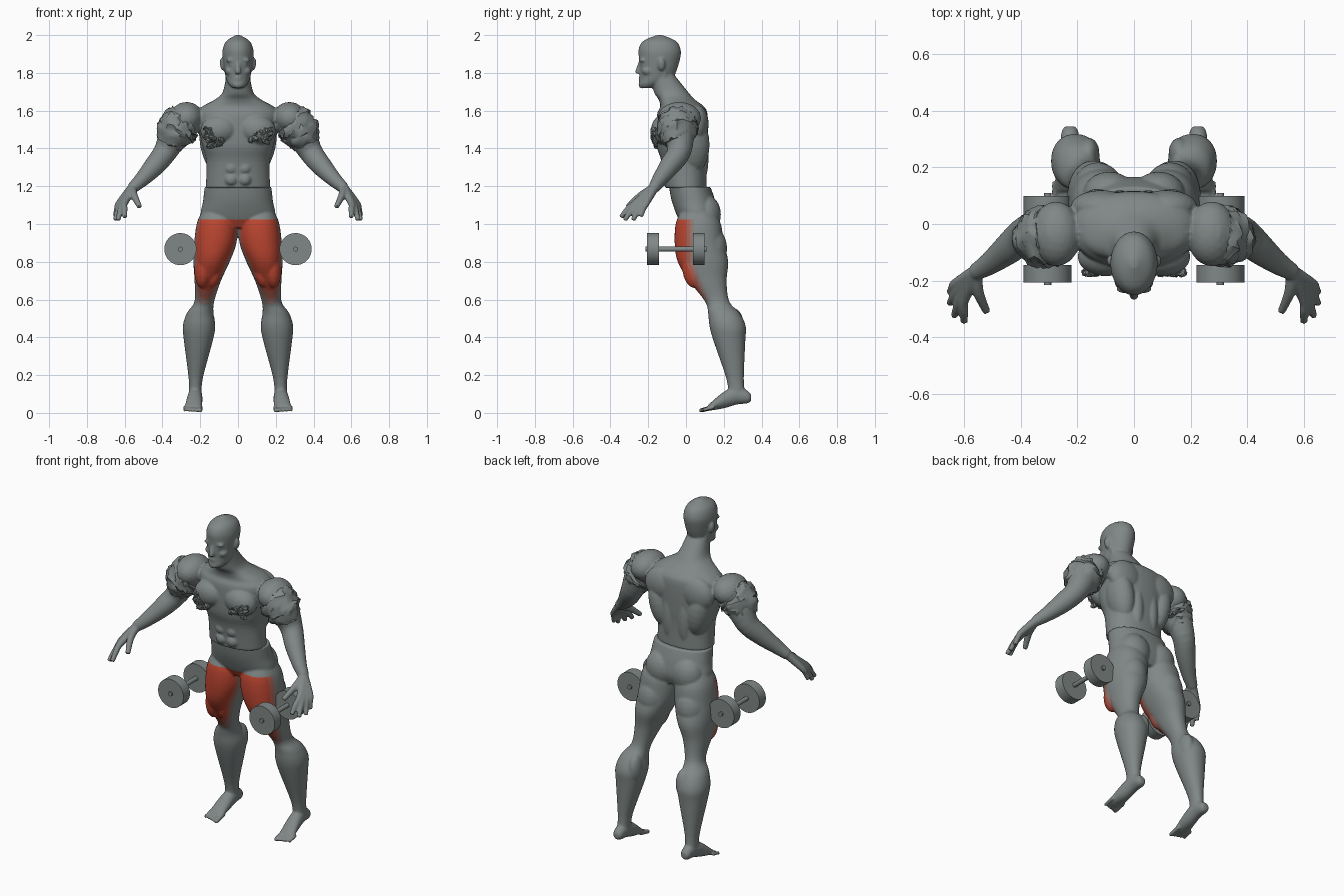
import bpy, bmesh, math, random
from mathutils import Vector, Matrix

random.seed(4)
if "Cube" in bpy.data.objects:
    bpy.data.objects.remove(bpy.data.objects["Cube"])


def material(name, colour):
    made = bpy.data.materials.new(name)
    made.use_nodes = True
    made.diffuse_color = (*colour, 1)
    made.node_tree.nodes["Principled BSDF"].inputs["Base Color"].default_value = (*colour, 1)
    return made


GREY = material("slate grey", (.215, .245, .24))
TINTS = [material("muscle red", (.5, .06, .03)), material("faded red", (.4, .11, .08)),
         material("dusty rose", (.28, .18, .16))]
UP = Vector((0, 0, 1))
FORWARD = Vector((0, -1, 0))
SIDES = {"left": 1, "right": -1}


def spline(rows, steps):
    """Smooth curve through rows of (x, y, z, half width, half depth)."""
    points = []
    last = len(rows) - 1
    for index in range(last):
        before, start, end, after = (rows[max(0, min(last, index + k))] for k in (-1, 0, 1, 2))
        for step in range(steps):
            t = step / steps
            points.append([b + t / 2 * (c - a + t * (2*a - 5*b + 4*c - d + t * (3*(b - c) + d - a)))
                           for a, b, c, d in zip(before, start, end, after)])
    return points + [list(rows[last])]


def tube(mesh, rows, side=1, axis=None, segments=28, steps=4, square=1, rough=0):
    """Skin of elliptical rings along a path; axis fixes the ring normal."""
    rows = [row if len(row) == 5 else (*row, row[-1]) for row in rows]
    points = spline([(row[0] * side, *row[1:]) for row in rows], steps)
    rings = []
    for index, (x, y, z, wide, deep) in enumerate(points):
        centre = Vector((x, y, z))
        ahead = Vector(points[min(index + 1, len(points) - 1)][:3])
        behind = Vector(points[max(index - 1, 0)][:3])
        along = axis or (ahead - behind).normalized()
        across = Vector((1, 0, 0))
        across = (across - along * across.dot(along)).normalized()
        outward = along.cross(across)
        ring = []
        for corner in range(segments):
            angle = math.tau * corner / segments
            cosine, sine = (math.copysign(abs(value) ** square, value)
                            for value in (math.cos(angle), math.sin(angle)))
            swell = 1 + random.uniform(-rough, rough)
            slide = along * random.uniform(-rough, rough) * wide
            ring.append(mesh.verts.new(centre + slide + swell * (across * cosine * wide + outward * sine * deep)))
        rings.append(ring)
    for lower, upper in zip(rings, rings[1:]):
        for corner in range(segments):
            following = (corner + 1) % segments
            mesh.faces.new((lower[corner], lower[following], upper[following], upper[corner]))
    mesh.faces.new(rings[0][::-1])
    mesh.faces.new(rings[-1])


def blob(mesh, at, size, side=1, tilt=0):
    """Ellipsoid muscle, leaning sideways by tilt."""
    x, y, z = at
    matrix = (Matrix.Translation((x * side, y, z)) @ Matrix.Rotation(tilt * side, 4, 'Y')
              @ Matrix.Diagonal((*size, 1)))
    return bmesh.ops.create_icosphere(mesh, subdivisions=3, radius=1, matrix=matrix)["verts"]


def finish(mesh, name, fuse=False, angle=None):
    bmesh.ops.recalc_face_normals(mesh, faces=mesh.faces)
    data = bpy.data.meshes.new(name)
    mesh.to_mesh(data)
    mesh.free()
    part = bpy.data.objects.new(name, data)
    bpy.context.collection.objects.link(part)
    if fuse:  # join overlapping muscles into one skin
        remesh = part.modifiers.new("fuse", 'REMESH')
        remesh.mode, remesh.voxel_size = 'VOXEL', .006
        soften = part.modifiers.new("soften", 'SMOOTH')
        soften.factor, soften.iterations = .5, 5
        graph = bpy.context.evaluated_depsgraph_get()
        part.data = bpy.data.meshes.new_from_object(part.evaluated_get(graph))
        part.modifiers.clear()
    part.data.materials.clear()
    part.data.materials.append(GREY)
    if angle:
        bpy.ops.object.select_all(action='DESELECT')
        part.select_set(True)
        bpy.context.view_layer.objects.active = part
        bpy.ops.object.shade_smooth_by_angle(angle=math.radians(angle))
    else:
        part.data.shade_smooth()
    return part


# Torso and neck
body = bmesh.new()
tube(body, [(0, 0, 1.19, .17, .11), (0, -.01, 1.33, .168, .12), (0, -.02, 1.42, .19, .135),
            (0, -.02, 1.57, .217, .135), (0, -.02, 1.62, .19, .117), (0, -.05, 1.66, .12, .095),
            (0, -.08, 1.7, .08, .09), (0, -.13, 1.8, .06, .06)], axis=UP, square=.9, segments=48)
for side in SIDES.values():
    # trapezius, then pec, deltoid, lat, shoulder blade and lower back
    tube(body, [(0, -.04, 1.67, .055), (.12, -.03, 1.65, .055), (.27, -.03, 1.59, .06)], side, axis=Vector((side, 0, 0)))
    blob(body, at=(.1, -.115, 1.5), size=(.1, .07, .08), side=side, tilt=.15)
    blob(body, at=(.275, -.035, 1.56), size=(.09, .115, .085), side=side, tilt=.5)
    blob(body, at=(.13, .035, 1.42), size=(.07, .09, .16), side=side, tilt=.2)
    blob(body, at=(.115, .06, 1.53), size=(.11, .06, .1), side=side, tilt=.3)
    blob(body, at=(.05, .07, 1.36), size=(.045, .05, .17), side=side)
    for row in range(3):
        blob(body, at=(.036, -.106, 1.235 + row * .06), size=(.034, .026, .032), side=side)  # abs

# Arms and hands
for side in SIDES.values():
    wrist, index_knuckle, little_knuckle = Vector((.56, -.17, 1.19)), Vector((.6, -.27, 1.11)), Vector((.63, -.21, 1.11))
    tube(body, [(.25, -.03, 1.57, .09), (.32, -.04, 1.51, .09), (.38, -.035, 1.39, .064),
                (.44, -.085, 1.31, .055), (.51, -.14, 1.235, .04), (*wrist, .03)], side)
    fingertips = [(.6, -.345, 1.035), (.635, -.325, 1.02), (.65, -.28, 1.02), (.65, -.24, 1.04)]
    for finger, tip in enumerate(fingertips):
        knuckle = index_knuckle.lerp(little_knuckle, finger / 3)
        middle = knuckle.lerp(Vector(tip), .5) + UP * .008
        tube(body, [(*wrist, .026), (*knuckle, .018), (*middle, .016), (*tip, .013)], side, segments=14)
    tube(body, [(*wrist, .024), (.55, -.24, 1.15, .02), (.52, -.31, 1.09, .014)], side, segments=14)  # thumb

# Head
tube(body, [(0, -.21, 1.72, .03, .03), (0, -.19, 1.74, .05, .06), (0, -.155, 1.78, .066, .09),
            (0, -.14, 1.88, .082, .11), (0, -.14, 1.93, .08, .11), (0, -.14, 1.97, .06, .085),
            (0, -.14, 2, .012, .016)], axis=UP, segments=40)
tube(body, [(0, -.24, 1.86, .01), (0, -.255, 1.805, .015), (0, -.245, 1.795, .012)], axis=UP, segments=14)  # nose
blob(body, at=(0, -.232, 1.737), size=(.028, .02, .02))  # chin
for lip in (1.765, 1.777):
    blob(body, at=(0, -.237, lip), size=(.023, .014, .007))
for side in SIDES.values():
    # brow, eye, cheek, ear and neck muscle
    blob(body, at=(.032, -.228, 1.868), size=(.032, .018, .012), side=side, tilt=.1)
    blob(body, at=(.034, -.228, 1.845), size=(.014, .011, .008), side=side)
    blob(body, at=(.042, -.2, 1.81), size=(.028, .034, .024), side=side)
    blob(body, at=(.083, -.13, 1.845), size=(.013, .02, .034), side=side, tilt=.15)
    tube(body, [(.06, -.12, 1.82, .014), (.03, -.08, 1.67, .016)], side)
finish(body, "upper_body", fuse=True)

# Ragged sleeves and chest tears
for label, side in SIDES.items():
    sleeve = bmesh.new()
    tube(sleeve, [(.28, -.04, 1.54, .1), (.31, -.045, 1.515, .106), (.335, -.045, 1.48, .1),
                  (.366, -.04, 1.425, .072)], side, segments=24, rough=.1)
    finish(sleeve, label + "_ragged_sleeve", angle=45)
    tear = bmesh.new()
    for scrap in range(14):
        across, height = random.uniform(-.05, .05), random.uniform(-.045, .045)
        centre = (.12 + across, -.17 + max(0, -height) * .4, 1.455 + height)
        for vert in blob(tear, at=centre, size=(.02, .015, .013), side=side, tilt=random.uniform(-1, 1)):
            vert.co += Vector([random.uniform(-.004, .004) for axis in range(3)])
    finish(tear, label + "_chest_tear", angle=45)

# Hips and legs
lower = bmesh.new()
tube(lower, [(0, .02, 1.196, .177, .11), (0, .04, 1.12, .185, .115), (0, .06, 1.04, .195, .106),
             (0, .065, .98, .13, .08)], axis=UP, square=.9, segments=48)
for side in SIDES.values():
    tube(lower, [(.115, .06, 1.06, .08, .09), (.112, .065, 1, .107, .12), (.12, .07, .9, .112, .13),
                 (.14, .09, .8, .096, .134), (.16, .115, .7, .07, .1), (.178, .165, .59, .052, .064),
                 (.2, .2, .53, .07, .083), (.206, .22, .46, .086, .096), (.21, .23, .38, .076, .084),
                 (.224, .26, .18, .037, .046), (.226, .27, .085, .034, .045)], side, axis=UP, square=.93, segments=36)
    # glute, outer, inner and middle quad, hamstring, kneecap and calf
    blob(lower, at=(.087, .105, 1.05), size=(.094, .08, .105), side=side)
    blob(lower, at=(.18, .045, .78), size=(.05, .066, .12), side=side, tilt=-.1)
    blob(lower, at=(.118, .06, .75), size=(.038, .058, .09), side=side, tilt=-.25)
    blob(lower, at=(.13, .01, .89), size=(.068, .066, .14), side=side, tilt=-.15)
    blob(lower, at=(.128, .128, .87), size=(.088, .09, .12), side=side, tilt=-.1)
    blob(lower, at=(.18, .125, .6), size=(.032, .025, .036), side=side)
    blob(lower, at=(.16, .25, .47), size=(.038, .055, .085), side=side)
    # foot and toes
    tube(lower, [(.226, .345, .08, .018, .017), (.226, .325, .084, .03, .034), (.226, .27, .092, .036, .048),
                 (.23, .2, .068, .042, .044), (.238, .115, .025, .047, .015)], side, axis=FORWARD, segments=24)
    for toe in range(5):
        x, radius = .2 + toe * .02, .01 if toe else .013
        tube(lower, [(x, .15, .03, radius), (x, .09, .016, radius), (x, .07 + toe * .006, .012, radius * .8)],
             side, axis=FORWARD, segments=12)
legs = finish(lower, "lower_body", fuse=True)

# Red front of the thighs, fading towards the sides and the knee
knee_height, thigh_top = .57, 1.025
for tint in TINTS:
    legs.data.materials.append(tint)
for face in legs.data.polygons:
    x, y, z = face.center
    if knee_height < z < thigh_top:
        rise = z - knee_height
        from_back = .045 + max(0, .8 - z) * .38 - y
        from_edge = .03 + rise * .7 - abs(abs(x) - .172)
        depth = min(from_back, from_edge, rise * .8)
        face.material_index = 1 if depth > .045 else 2 if depth > .025 else 3 if depth > .005 else 0

# Dumbbells
for label, side in SIDES.items():
    dumbbell = bmesh.new()
    turn = Matrix.Rotation(math.pi / 2, 4, 'X')
    for y, radius, length in ((-.053, .013, .325), (-.175, .085, .062), (.067, .085, .062)):
        bmesh.ops.create_cone(dumbbell, cap_ends=True, segments=40, radius1=radius, radius2=radius, depth=length,
                              matrix=Matrix.Translation((.305 * side, y, .867)) @ turn)
    finish(dumbbell, label + "_dumbbell", angle=35)
